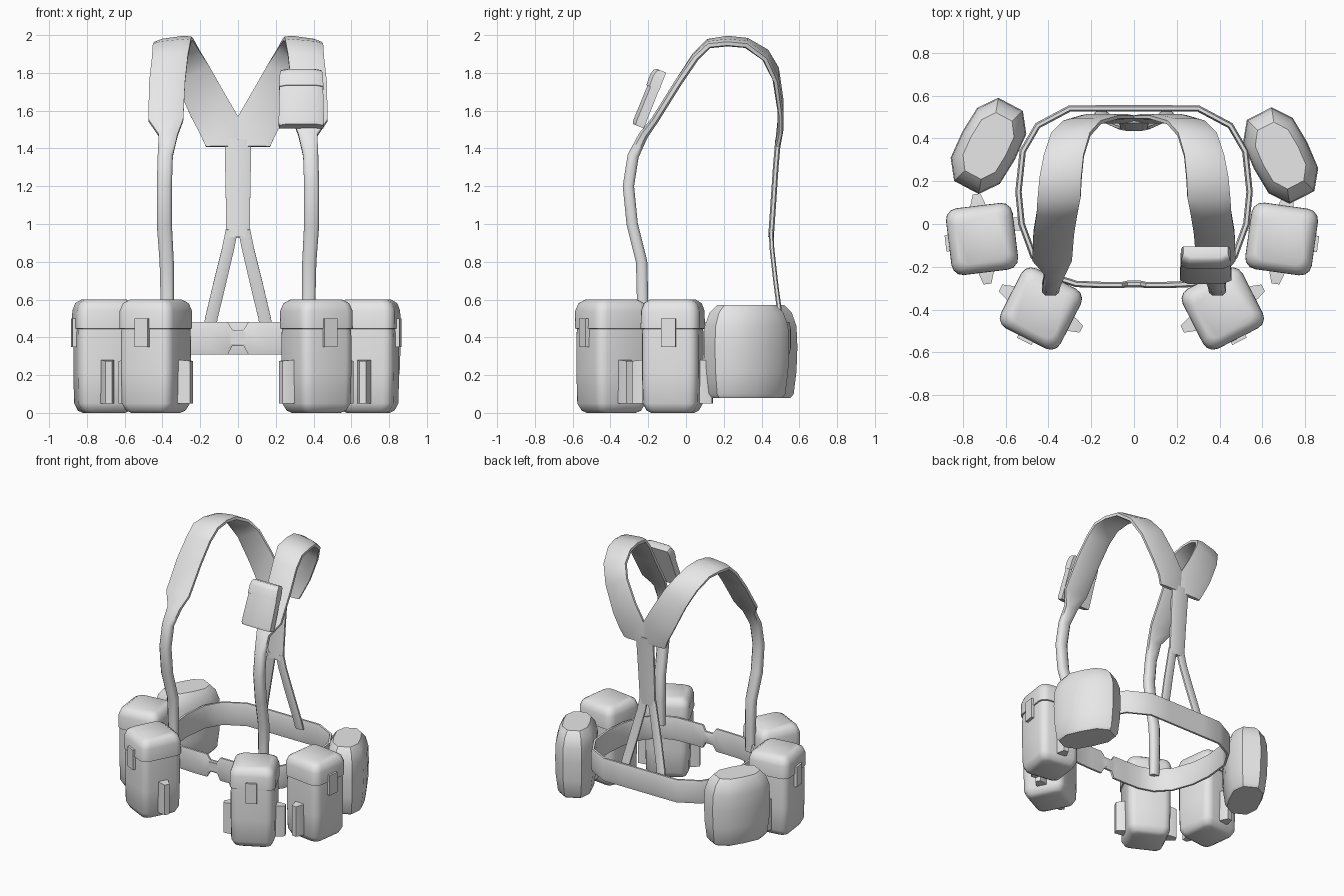
import bpy, bmesh, math
from mathutils import Vector, Matrix

if "Cube" in bpy.data.objects:
    bpy.data.objects.remove(bpy.data.objects["Cube"])

GREY = bpy.data.materials.new("grey_canvas")
GREY.diffuse_color = (0.8, 0.8, 0.8, 1)
GREY.use_nodes = True
GREY.node_tree.nodes["Principled BSDF"].inputs["Base Color"].default_value = GREY.diffuse_color


def loft(name, rings, matrix=Matrix(), closed=False, angle=40):
    """Skin a list of equal-length rings; cap the ends unless closed."""
    bm = bmesh.new()
    vs = [[bm.verts.new(matrix @ Vector(p)) for p in r] for r in rings]
    n = len(vs[0])
    pairs = list(zip(vs, vs[1:])) + ([(vs[-1], vs[0])] if closed else [])
    for a, b in pairs:
        for i in range(n):
            j = (i + 1) % n
            bm.faces.new((a[i], a[j], b[j], b[i]))
    if not closed:
        bm.faces.new(vs[0])
        bm.faces.new(vs[-1])
    bmesh.ops.recalc_face_normals(bm, faces=bm.faces)
    me = bpy.data.meshes.new(name)
    bm.to_mesh(me)
    bm.free()
    me.materials.append(GREY)
    ob = bpy.data.objects.new(name, me)
    bpy.context.collection.objects.link(ob)
    bpy.ops.object.select_all(action='DESELECT')
    ob.select_set(True)
    bpy.context.view_layer.objects.active = ob
    bpy.ops.object.shade_smooth_by_angle(angle=math.radians(angle))
    return ob


def webbing(name, stations, thick, closed=False):
    """Flat strap with softened edges through pairs of edge points."""
    rings, n = [], len(stations)
    mids = [(Vector(a) + Vector(b)) / 2 for a, b in stations]
    for i, (a, b) in enumerate(stations):
        a, b = Vector(a), Vector(b)
        nxt = mids[(i + 1) % n] if closed else mids[min(i + 1, n - 1)]
        prv = mids[i - 1] if closed else mids[max(i - 1, 0)]
        nrm = (nxt - prv).cross(b - a).normalized()
        t = thick[i] if isinstance(thick, list) else thick
        rings.append([a.lerp(b, u) + nrm * t * v for u, v in (
            (0, -.25), (.2, -.5), (.8, -.5), (1, -.25),
            (1, .25), (.8, .5), (.2, .5), (0, .25))])
    return loft(name, rings, closed=closed, angle=50)


def rounded_square(h, z, r=0.34, steps=3):
    pts = []
    for k in range(4):
        c = math.pi / 4 + k * math.pi / 2
        cx, cy = (math.copysign(1 - r, math.cos(c)), math.copysign(1 - r, math.sin(c)))
        for s in range(steps + 1):
            a = k * math.pi / 2 + s * math.pi / 2 / steps
            pts.append((h * (cx + r * math.cos(a)), h * (cy + r * math.sin(a)), z))
    return pts


def rect_y(hw, y, z0, z1):
    return [(-hw, y, z0), (hw, y, z0), (hw, y, z1), (-hw, y, z1)]


def rect_x(hw, x, z0, z1):
    return [(x, -hw, z0), (x, hw, z0), (x, hw, z1), (x, -hw, z1)]


# Waist belt, pinched at the front buckle
half = [(0, -.28), (.03, -.28), (.055, -.285), (.15, -.285), (.27, -.28), (.38, -.245),
        (.47, -.15), (.525, 0), (.54, .15), (.52, .34), (.45, .46), (.3, .54), (.15, .54), (0, .54)]
loop = half + [(-x, y) for x, y in half[-2:0:-1]]
belt = []
for x, y in loop:
    pinch = abs(x) < .04 and y < 0
    belt.append(((x, y, .355 if pinch else .31), (x, y, .44 if pinch else .48)))
webbing("belt", belt, .03, closed=True)
loft("belt_buckle", [rect_y(.045, -.297, .365, .43), rect_y(.045, -.268, .365, .43)])

# Shoulder straps: outer x, inner x, y, outer z, inner z, thickness
strap = [(.41, .34, -.23, .42, .42, .05), (.41, .34, -.23, .6, .6, .06),
         (.415, .34, -.235, .8, .8, .06), (.43, .35, -.285, 1, 1, .06),
         (.43, .35, -.305, 1.2, 1.2, .06), (.425, .345, -.28, 1.36, 1.36, .06),
         (.42, .32, -.225, 1.47, 1.47, .05), (.475, .29, -.165, 1.55, 1.55, .04),
         (.47, .28, -.04, 1.75, 1.75, .04), (.455, .265, .05, 1.88, 1.89, .04),
         (.45, .25, .12, 1.945, 1.965, .04), (.44, .245, .22, 1.955, 1.982, .04),
         (.42, .235, .32, 1.945, 1.972, .04), (.385, .205, .42, 1.87, 1.92, .04),
         (.33, .155, .475, 1.75, 1.84, .035), (.25, .07, .5, 1.57, 1.69, .03),
         (.2, 0, .5, 1.475, 1.57, .03), (.17, 0, .485, 1.41, 1.41, .03)]
for side, s in (("left", -1), ("right", 1)):
    webbing(side + "_shoulder_strap",
            [((s * xo, y, zo), (s * xi, y, zi)) for xo, xi, y, zo, zi, t in strap],
            [p[5] for p in strap])
    # Lower back strap, splitting away to the belt
    webbing(side + "_lower_back_strap",
            [((s * xo, y, z), (s * xi, y, z)) for xo, xi, y, z in (
                (.065, 0, .45, .97), (.085, .02, .455, .87), (.13, .062, .475, .69),
                (.175, .108, .5, .5), (.185, .12, .515, .42))], .025)

# Single strap down the middle of the back
webbing("back_strap", [((-w, y, z), (w, y, z)) for w, y, z in (
    (.07, .488, 1.45), (.068, .475, 1.3), (.065, .465, 1.15), (.062, .45, .93))], .03)


def belt_pouch(name, x, y, deg):
    m = Matrix.Translation((x, y, 0)) @ Matrix.Rotation(math.radians(deg), 4, 'Z')
    loft(name + "_body", [rounded_square(h, z) for z, h in (
        (0, .105), (.012, .128), (.05, .147), (.22, .151), (.4, .151), (.47, .147))], m)
    loft(name + "_lid", [rounded_square(h, z) for z, h in (
        (.445, .15), (.447, .157), (.54, .156), (.58, .142), (.6, .112))], m)
    loft(name + "_clasp", [rect_y(.038, -.145, .35, .5), rect_y(.038, -.172, .35, .5)], m)
    for side, s in (("left", -1), ("right", 1)):
        loft(f"{name}_{side}_holder",
             [rect_x(.036, s * .13, .05, .28), rect_x(.034, s * .165, .05, .28),
              rect_x(.018, s * .212, .05, .275)], m)


# Ammunition pouches
belt_pouch("left_side_pouch", -.71, -.07, -83)
belt_pouch("left_front_pouch", -.435, -.395, -27)
belt_pouch("right_side_pouch", .69, -.07, 82)
belt_pouch("right_front_pouch", .415, -.395, 27)
for side, s in (("left", -1), ("right", 1)):
    loft(side + "_belt_loop", [rect_x(.03, s * .515, .35, .45), rect_x(.03, s * .57, .35, .45)])


def bag(name, x, y, deg):
    m = Matrix.Translation((x, y, 0)) @ Matrix.Rotation(math.radians(deg), 4, 'Z')
    quarter = [(1, .5), (.6, 1), (0, 1.07)]
    outline = (quarter + [(-a, b) for a, b in quarter[1::-1]]
               + [(-a, -b) for a, b in quarter] + [(a, -b) for a, b in quarter[1::-1]])
    loft(name, [[(a * .22 * l, b * .13 * w, z) for a, b in outline] for z, l, w in (
        (.08, .85, .78), (.1, .92, .86), (.22, .98, .97), (.35, 1, 1), (.46, .98, .97),
        (.53, .87, .85), (.57, .7, .66))], m, angle=35)


# Rear canteen covers
bag("left_canteen_cover", -.68, .365, 62)
bag("right_canteen_cover", .685, .32, -63)

# Small chest pouch tilted against the right strap
m = Matrix.Translation((.335, -.195, 1.665)) @ Matrix.Rotation(math.radians(-21.5), 4, 'X')


def slab(hw, y0, y1, z):
    c = .018
    return [(-hw, y1, z), (-hw, y0 + c, z), (-hw + c * 2, y0, z),
            (hw - c * 2, y0, z), (hw, y0 + c, z), (hw, y1, z)]


loft("chest_pouch_body", [slab(hw, y0, .032, z) for hw, y0, z in (
    (.118, -.03, -.158), (.12, -.036, -.14), (.115, -.033, .08))], m)
loft("chest_pouch_lid", [slab(hw, y0, .034, z) for hw, y0, z in (
    (.117, -.04, .06), (.115, -.042, .12), (.11, -.034, .15), (.104, -.02, .16))], m)
